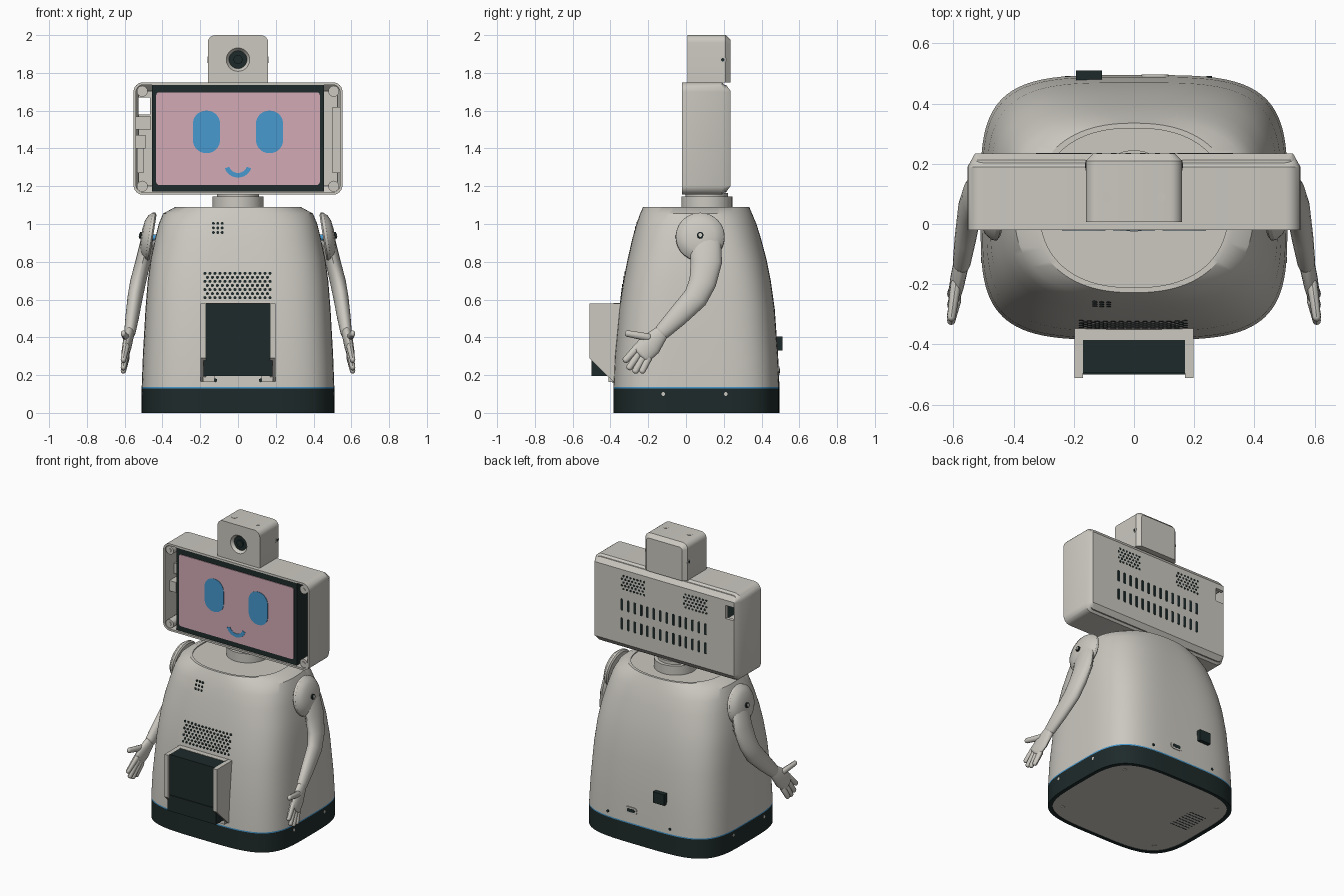
import bpy, bmesh, math
from mathutils import Vector, Matrix

if "Cube" in bpy.data.objects:
    bpy.data.objects.remove(bpy.data.objects["Cube"])


def material(name, rgb):
    m = bpy.data.materials.new(name)
    m.diffuse_color = (*rgb, 1)
    m.use_nodes = True
    m.node_tree.nodes["Principled BSDF"].inputs["Base Color"].default_value = m.diffuse_color
    return m


GREY = material("warm_grey", (0.60, 0.58, 0.53))
DARK = material("dark_slate", (0.013, 0.023, 0.023))
BLUE = material("sky_blue", (0.063, 0.32, 0.62))
PINK = material("soft_pink", (0.65, 0.40, 0.465))


def lofts(name, stacks, mat, closed=False):
    """One object made of lofts; each stack is a list of point rings.
    Ends are capped, or joined to each other when closed."""
    bm = bmesh.new()
    for rings in stacks:
        rows = [[bm.verts.new(p) for p in ring] for ring in rings]
        n = len(rows[0])
        for a, b in zip(rows, rows[1:] + rows[:1] if closed else rows[1:]):
            for i in range(n):
                j = (i + 1) % n
                bm.faces.new((a[i], a[j], b[j], b[i]))
        if not closed:
            bm.faces.new(rows[0])
            bm.faces.new(rows[-1])
    bmesh.ops.recalc_face_normals(bm, faces=bm.faces)
    if bm.calc_volume(signed=True) < 0:
        bmesh.ops.reverse_faces(bm, faces=bm.faces)
    me = bpy.data.meshes.new(name)
    bm.to_mesh(me)
    bm.free()
    me.materials.append(mat)
    ob = bpy.data.objects.new(name, me)
    bpy.context.collection.objects.link(ob)
    bpy.ops.object.select_all(action='DESELECT')
    ob.select_set(True)
    bpy.context.view_layer.objects.active = ob
    bpy.ops.object.shade_smooth_by_angle(angle=math.radians(32))
    return ob


def place(outline, d, axis):
    return [{'x': (d, u, v), 'y': (u, d, v), 'z': (u, v, d)}[axis] for u, v in outline]


def plates(name, items, mat, axis='y'):
    """Extrude 2D outlines between two depths along an axis."""
    return lofts(name, [[place(o, d0, axis), place(o, d1, axis)] for o, d0, d1 in items], mat)


def rrect(u0, u1, v0, v1, r=0.0, seg=6):
    if r == 0:
        return [(u0, v0), (u1, v0), (u1, v1), (u0, v1)]
    pts = []
    corners = [(u1 - r, v1 - r), (u0 + r, v1 - r), (u0 + r, v0 + r), (u1 - r, v0 + r)]
    for k, (cu, cv) in enumerate(corners):
        for i in range(seg + 1):
            t = math.pi / 2 * (k + i / seg)
            pts.append((cu + r * math.cos(t), cv + r * math.sin(t)))
    return pts


def circle(u, v, r, n=16):
    return [(u + r * math.cos(2 * math.pi * i / n), v + r * math.sin(2 * math.pi * i / n)) for i in range(n)]


# Body sections: height, half width, front y, back y, squareness
SECTIONS = [(0, .51, -.385, .495, 4.0), (.138, .51, -.385, .495, 4.0), (.3, .504, -.378, .488, 3.95),
            (.55, .49, -.355, .47, 3.75), (.7, .478, -.332, .449, 3.55), (.81, .463, -.31, .427, 3.35),
            (.92, .44, -.285, .398, 3.1), (1.0, .42, -.263, .373, 2.9), (1.055, .397, -.243, .35, 2.6),
            (1.09, .333, -.228, .335, 2.35)]


def section(z):
    for a, b in zip(SECTIONS, SECTIONS[1:]):
        if z <= b[0]:
            t = (z - a[0]) / (b[0] - a[0])
            return [p + (q - p) * t for p, q in zip(a, b)]


def body_ring(z, scale=1.0, at=None):
    _, a, f, b, n = section(z)
    pts = []
    for i in range(96):
        t = 2 * math.pi * (i + .5) / 96
        c, s = math.cos(t), math.sin(t)
        pts.append((scale * a * math.copysign(abs(c) ** (2 / n), c),
                    (f + b) / 2 + scale * (b - f) / 2 * math.copysign(abs(s) ** (2 / n), s),
                    z if at is None else at))
    return pts


def front_y(x, z):
    _, a, f, b, n = section(z)
    return (f + b) / 2 - (b - f) / 2 * (1 - abs(x / a) ** n) ** (1 / n)


# Base, stripe and body shell with a lipped top
lofts("base", [[body_ring(0, .95, .02), body_ring(0, .95), body_ring(0), body_ring(.13)]], DARK)
lofts("base_plate", [[body_ring(0, .95, .004), body_ring(0, .95, .019)]], GREY)
lofts("stripe", [[body_ring(.13), body_ring(.138)]], BLUE)
lofts("body", [[body_ring(s[0]) for s in SECTIONS[1:]]
               + [body_ring(1.09, .94), body_ring(1.09, .94, 1.083)]], GREY)
plates("base_vents", [(rrect(-.4, -.27, y, y + .005), .003, .006)
                      for y in [.03 + .026 * i for i in range(8)]], DARK, 'z')
plates("base_feet_screws", [(circle(x, .055 + y, .013), 0, .006) for x in (-.37, .37) for y in (-.3, .3)], GREY, 'z')
plates("base_side_screws", [(circle(y, .1, .01), s * .49, s * .509) for y in (-.12, .21) for s in (-1, 1)], GREY, 'x')

# Speaker and microphone holes on the chest
holes = []
for row in range(7):
    for i in range(14 - row % 2):
        x, z = -.175 + .0265 * i + .013 * (row % 2), .61 + .0215 * row
        holes.append((x, z, .0085))
holes += [(-.13 + .023 * i, .955 + .024 * j, .008) for i in range(3) for j in range(3)]
plates("chest_holes", [(circle(x, z, r, 8), front_y(x, z) - .002, front_y(x, z) + .004) for x, z, r in holes], DARK)

# Front tray with side brackets
side = [(-.33, .58), (-.512, .58), (-.512, .29), (-.385, .165), (-.33, .165)]
plates("tray_brackets", [(side, s * .17, s * .198) for s in (-1, 1)], GREY, 'x')
plates("tray_back", [(rrect(-.17, .17, .2, .582), -.385, -.33)], GREY)
plates("tray_box", [(rrect(-.17, .17, .2, .58), -.495, -.385),
                    (rrect(-.183, .183, .195, .305), -.5, -.40)], DARK)
plates("tray_feet", [(rrect(x - .03, x + .03, .163, .197), -.41, -.36) for x in (-.155, .155)], GREY)
plates("tray_screws", [(circle(x, .172, .01), -.391, -.37) for x in (-.12, .12)], DARK)

# Rear switch, socket and screws
plates("rear_switch", [(rrect(-.192, -.107, .33, .405), .46, .51)], DARK)
plates("rear_socket_rim", [(rrect(.025, .115, .2, .245, .022), .47, .496)], GREY)
plates("rear_socket", [(rrect(.04, .1, .212, .234, .0105), .48, .4975)], DARK)
plates("rear_screws", [(circle(x, .17, .009), .47, .4925) for x in (-.22, .25)], DARK)

# Neck turntable
plates("neck", [(circle(0, .11, .135, 48), 1.075, 1.145), (circle(0, .11, .112, 48), 1.14, 1.165)], GREY, 'z')


# Head shell: open front, chamfered back
def head_ring(y, dx, dz, r):
    return place(rrect(-.553 + dx, .553 - dx, 1.155 + dz, 1.75 - dz, r), y, 'y')


lofts("head_shell", [[head_ring(.212, .013, .013, .04), head_ring(-.02, .013, .013, .04),
                      head_ring(-.02, 0, 0, .05), head_ring(.19, 0, 0, .05),
                      head_ring(.235, .025, .045, .004)]], GREY, closed=True)
# Back wall around the cable opening
plates("head_back", [(rrect(-.465, .528, 1.2, 1.705), .212, .235), (rrect(-.528, -.465, 1.2, 1.58), .212, .235),
                     (rrect(-.528, -.465, 1.67, 1.705), .212, .235)], GREY)
corners = [(x, z) for x in (-.507, .507) for z in (1.2, 1.703)]
plates("head_bosses", [(circle(x, z, .029), -.014, .213) for x, z in corners], GREY)
plates("boss_screws", [(circle(x, z, .012), -.017, -.008) for x, z in corners], GREY)
plates("head_ribs", [(rrect(-.54, -.49, 1.4, 1.47), .03, .213), (rrect(-.535, -.5, 1.27, 1.4), .1, .213),
                     (rrect(.5, .54, 1.27, 1.62), .1, .213), (rrect(-.54, -.46, 1.5, 1.57), .08, .213)], GREY)

# Head rear vents and speaker holes
vents = [(rrect(x - .009, x + .009, z - .04, z + .04, .008, 3), .23, .2365)
         for x in [-.31 + .0485 * i for i in range(14)] for z in (1.335, 1.465)]
vents += [(circle(s * .235 - .083 + .026 * i + .013 * (j % 2), 1.575 + .022 * j, .008, 8), .23, .2365)
          for s in (-1, 1) for i in range(7) for j in range(5)]
plates("head_vents", vents, DARK)

# Screen and face
plates("screen_frame", [(rrect(-.455, .455, 1.172, 1.735), -.014, .1)], DARK)
plates("screen", [(rrect(-.433, .433, 1.207, 1.697, .015), -.018, -.01)], PINK)
plates("eyes", [(rrect(x - .072, x + .072, 1.375, 1.6, .07, 10), -.021, -.014) for x in (-.167, .167)], BLUE)
arc = [math.radians(200 + 140 * i / 16) for i in range(17)]
smile = [(.074 * math.cos(t), 1.32 + .074 * math.sin(t)) for t in arc]
smile += [(.05 * math.cos(t), 1.32 + .05 * math.sin(t)) for t in reversed(arc)]
plates("smile", [(smile, -.021, -.014)], BLUE)


# Camera housing on the head, with a countersunk lens
def camera_ring(y, d, r):
    return [(x, y, max(z, 1.748)) for x, _, z in place(rrect(-.16 + d, .16 - d, 1.68, 2 - d, r), y, 'y')]


cone = [place(circle(0, 1.87, r, 28), y, 'y') for r, y in ((.046, .03), (.062, .007))]
lofts("camera_housing", [cone + [camera_ring(.007, 0, .04), camera_ring(.21, 0, .04),
                                 camera_ring(.235, .025, .02)]], GREY)
plates("camera_lens", [(circle(0, 1.87, .0475, 28), .026, .065)], DARK)
plates("camera_glass", [(circle(0, 1.87, .024, 24), .018, .03)], DARK)
plates("camera_top_rings", [(circle(x, .09, .019), 1.99, 2.0) for x in (-.09, .09)], DARK, 'z')
plates("camera_top_screws", [(circle(x, .09, .0165), 1.99, 2.0015) for x in (-.09, .09)], GREY, 'z')
plates("camera_side_rings", [(circle(.195, 1.87, .018), s * .15, s * .161) for s in (-1, 1)], GREY, 'x')
plates("camera_side_screws", [(circle(.195, 1.87, .009), s * .15, s * .162) for s in (-1, 1)], DARK, 'x')


# Arms
def tube(pts, sx, n=20):
    """Round-ended limb; points are x, y, z, half thickness, half width."""
    c = [Vector(p[:3]) for p in pts]
    rings = []
    for i, p in enumerate(pts):
        t = (c[min(i + 1, len(c) - 1)] - c[max(i - 1, 0)]).normalized()
        v = t.cross(Vector((1, 0, 0))).normalized()
        u = v.cross(t)
        r = min(p[3], p[4])
        steps = [(0, 1)]
        if i == 0:
            steps = [(-.98, .2), (-.75, .66), (-.4, .92), (0, 1)]
        elif i == len(pts) - 1:
            steps = [(0, 1), (.4, .92), (.75, .66), (.98, .2)]
        for off, k in steps:
            ring = []
            for j in range(n):
                a = 2 * math.pi * j / n
                q = c[i] + t * off * r + u * p[3] * k * math.cos(a) + v * p[4] * k * math.sin(a)
                ring.append((sx * q.x, q.y, q.z))
            rings.append(ring)
    return rings


ARM = [(.482, .1, .9, .036, .085), (.503, .108, .8, .04, .083), (.53, .088, .69, .042, .072),
       (.545, .05, .61, .04, .066), (.56, -.045, .51, .036, .055), (.572, -.125, .43, .03, .043)]
PALM = [(.574, -.13, .425, .026, .04), (.587, -.19, .36, .024, .062), (.597, -.235, .315, .02, .058)]
FINGERS = [((-.2, .4), (-.31, .42)), ((-.255, .35), (-.32, .28)), ((-.243, .325), (-.3, .24)),
           ((-.222, .305), (-.268, .222)), ((-.2, .29), (-.232, .222))]
# Shoulder dome profile: radius, distance out from the body
DOME = [(.12, 0), (.13, .008), (.128, .022), (.11, .042), (.08, .056), (.04, .062), (.018, .063)]
for side_name, sx in (("left", -1), ("right", 1)):
    lofts(side_name + "_arm", [tube(ARM, sx)], GREY)
    lofts(side_name + "_hand", [tube(PALM, sx)] + [
        tube([(.592, *a, .018, .021), (.607, *b, .014, .017)], sx, 12) for a, b in FINGERS], GREY)
    tilt = Matrix.Translation((.45, .075, .93)) @ Matrix.Rotation(math.radians(-9), 4, 'Y')

    def disc(profile):
        rings = [[tilt @ Vector((h, y, z)) for y, z in circle(0, 0, r, 40)] for r, h in profile]
        return [[(sx * p.x, p.y, p.z) for p in ring] for ring in rings]

    lofts(side_name + "_shoulder", [disc(DOME)], GREY)
    lofts(side_name + "_shoulder_pin", [disc([(.016, -.04), (.016, .01)])], BLUE)
    lofts(side_name + "_shoulder_screw", [disc([(.017, .05), (.017, .072)])], DARK)
    lofts(side_name + "_shoulder_screw_head", [disc([(.01, .05), (.01, .075)])], GREY)
